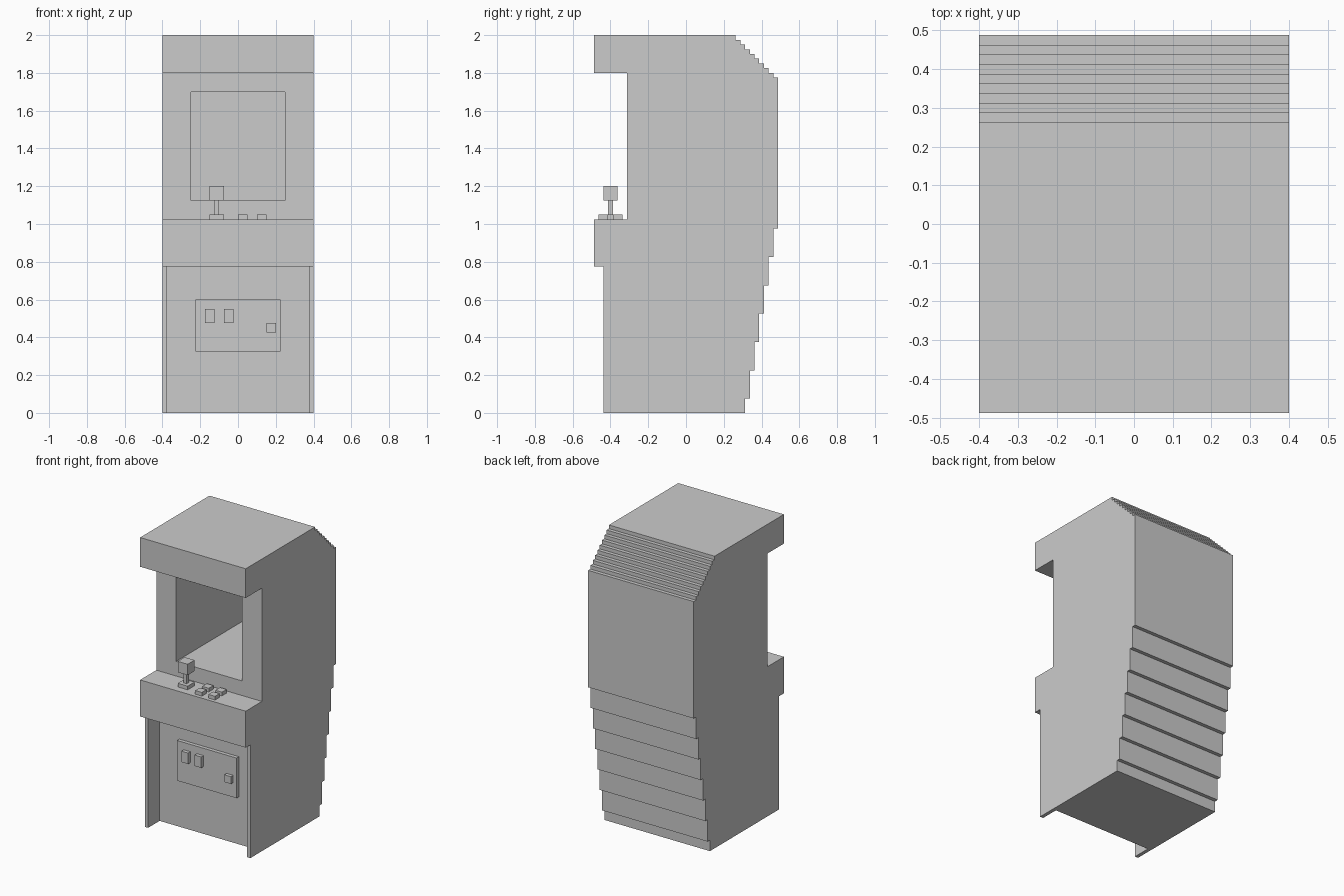
import bpy, bmesh

if "Cube" in bpy.data.objects:
    bpy.data.objects.remove(bpy.data.objects["Cube"])


def box(name, x0, x1, y0, y1, z0, z1):
    """Axis-aligned box from its limits."""
    return prism(name, [(y0, z0), (y1, z0), (y1, z1), (y0, z1)], x0, x1)


def prism(name, profile, x0, x1):
    """Side profile (y, z) extruded across x."""
    bm = bmesh.new()
    face = bm.faces.new([bm.verts.new((x0, y, z)) for y, z in profile])
    ext = bmesh.ops.extrude_face_region(bm, geom=[face])
    verts = [g for g in ext["geom"] if isinstance(g, bmesh.types.BMVert)]
    bmesh.ops.translate(bm, verts=verts, vec=(x1 - x0, 0, 0))
    bmesh.ops.recalc_face_normals(bm, faces=bm.faces)
    mesh = bpy.data.meshes.new(name)
    bm.to_mesh(mesh)
    bm.free()
    obj = bpy.data.objects.new(name, mesh)
    bpy.context.collection.objects.link(obj)
    return obj


def cut(obj, cutter):
    """Subtract a cutter, then remove it."""
    cutter.hide_render = True
    mod = obj.modifiers.new("cut", "BOOLEAN")
    mod.operation = "DIFFERENCE"
    mod.solver = "EXACT"
    mod.object = cutter
    bpy.context.view_layer.objects.active = obj
    bpy.ops.object.modifier_apply(modifier=mod.name)
    bpy.data.objects.remove(cutter)


W = 0.4          # half width
INNER = 0.375    # inside of the side panels
FRONT = 0.4875   # front and back limit
PANEL_Y = -0.3125

# Cabinet: front outline, then stepped top slope and stepped lower back
outline = [(-0.4125, 0), (-0.4125, 0.775), (-FRONT, 0.775), (-FRONT, 1.025),
           (PANEL_Y, 1.025), (PANEL_Y, 1.8), (-FRONT, 1.8), (-FRONT, 2.0)]
y, z = 0.2625, 2.0
for i in range(9):
    outline += [(y, z), (y, z - 0.025)]
    y, z = y + 0.025, z - 0.025
outline.append((y, z))
z = 0.975
for i in range(7):
    outline += [(y, z), (y - 0.025, z)]
    y, z = y - 0.025, z - 0.15
outline.append((y, 0))
cabinet = prism("cabinet", outline, -W, W)

# Screen opening and recessed lower front
cut(cabinet, box("screen_cutter", -0.25, 0.25, -0.6, 0.4625, 1.125, 1.7))
cut(cabinet, box("front_cutter", -INNER, INNER, -0.6, PANEL_Y, -0.1, 0.775))

# Front edging of the side panels
for side, x0 in (("left", -W), ("right", INNER)):
    box(side + "_edge_trim", x0, x0 + W - INNER, -0.4375, -0.4125, 0, 0.775)

# Coin door with slots and lock
DOOR_Y = PANEL_Y - 0.025
box("coin_door", -0.225, 0.225, DOOR_Y, PANEL_Y, 0.325, 0.6)
for i, x in enumerate((-0.175, -0.075)):
    box(f"coin_slot_{i + 1}", x, x + 0.05, DOOR_Y - 0.025, DOOR_Y, 0.475, 0.55)
box("door_lock", 0.15, 0.2, DOOR_Y - 0.025, DOOR_Y, 0.425, 0.475)

# Joystick
box("joystick_base", -0.15, -0.075, -0.4375, -0.3625, 1.025, 1.05)
box("joystick_shaft", -0.125, -0.1, -0.4125, -0.3875, 1.05, 1.125)
box("joystick_knob", -0.15, -0.075, -0.4375, -0.3625, 1.125, 1.2)

# Two rows of buttons
for i, x in enumerate((0.0, 0.1)):
    for j, yb in enumerate((-0.4625, -0.3875)):
        box(f"button_{2 * i + j + 1}", x, x + 0.05, yb, yb + 0.05, 1.025, 1.05)
